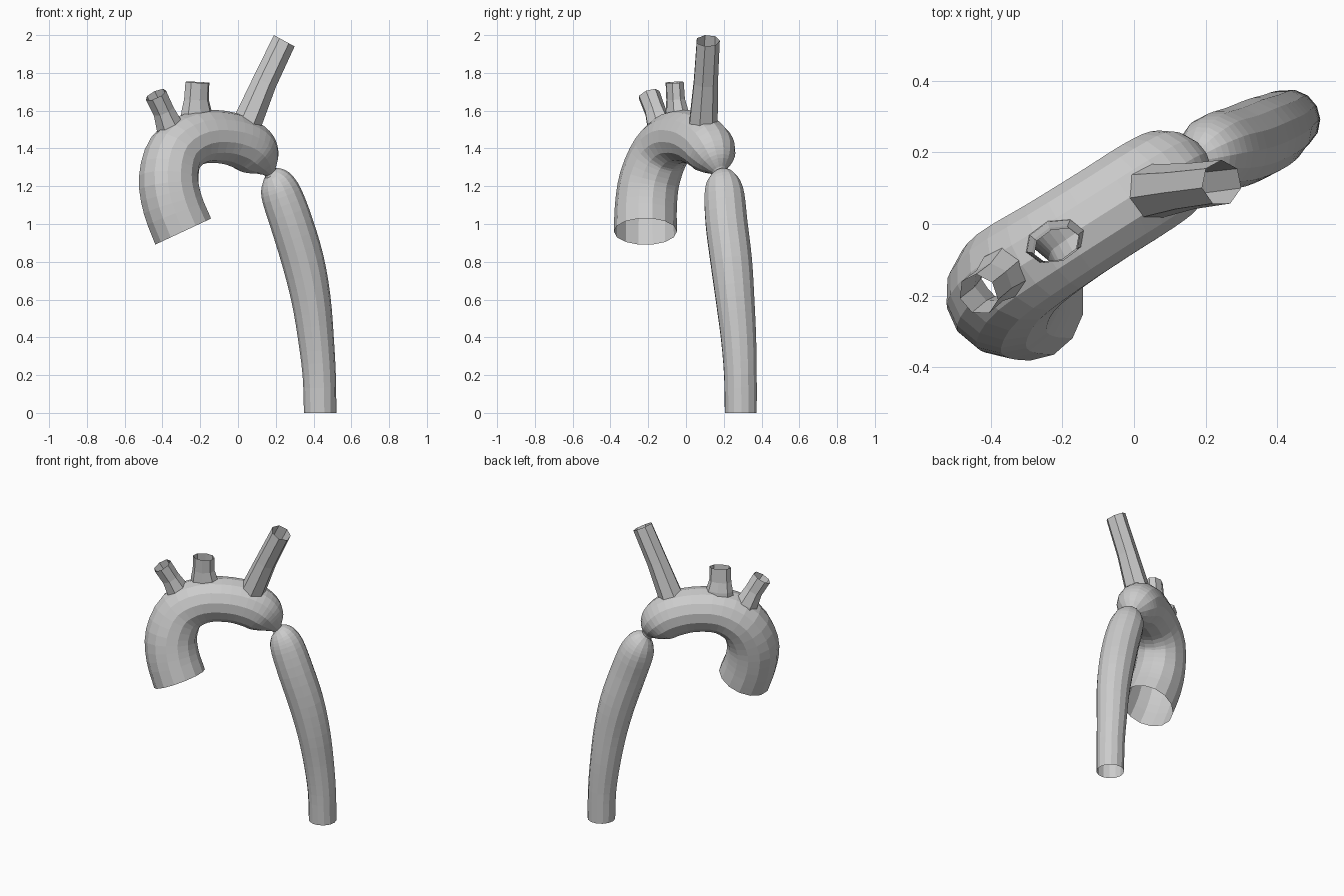
import bpy, bmesh
from math import sin, cos, pi
from mathutils import Vector

if "Cube" in bpy.data.objects:
    bpy.data.objects.remove(bpy.data.objects["Cube"])


def spline(pts, n):
    """Catmull-Rom resample of (x, y, z, radius) points."""
    p = [Vector(q) for q in pts]
    p = [2 * p[0] - p[1]] + p + [2 * p[-1] - p[-2]]
    out = []
    for a, b, c, d in zip(p, p[1:], p[2:], p[3:]):
        for k in range(n):
            t = k / n
            out.append(0.5 * (2 * b + (c - a) * t + (2 * a - 5 * b + 4 * c - d) * t * t
                              + (3 * b - a - 3 * c + d) * t ** 3))
    return out + [p[-2]]


def tube(name, pts, sides, n=1, start=None, end=None, side=(0, 1, 0), squash=1.0):
    """Closed tube swept along a path with varying radius."""
    path = spline(pts, n)
    bm = bmesh.new()
    rings, u = [], Vector(side)
    for i, q in enumerate(path):
        t = (path[min(i + 1, len(path) - 1)] - path[max(i - 1, 0)]).xyz
        if i == 0 and start:
            t = Vector(start)
        if i == len(path) - 1 and end:
            t = Vector(end)
        t.normalize()
        u = (u - t * u.dot(t)).normalized()
        v = t.cross(u)
        rings.append([bm.verts.new(q.xyz + q.w * (u * cos(a) + v * sin(a) * squash))
                      for a in (2 * pi * k / sides for k in range(sides))])
    for r, s in zip(rings, rings[1:]):
        for k in range(sides):
            j = (k + 1) % sides
            bm.faces.new((r[k], r[j], s[j], s[k]))
    bm.faces.new(rings[0][::-1])
    bm.faces.new(rings[-1])
    bmesh.ops.recalc_face_normals(bm, faces=bm.faces)
    me = bpy.data.meshes.new(name)
    bm.to_mesh(me)
    bm.free()
    ob = bpy.data.objects.new(name, me)
    bpy.context.collection.objects.link(ob)
    return ob


# Main vessel: ascending part, arch, pinched neck, descending part
main = [(-.29, -.215, .96, .167), (-.345, -.212, 1.1, .164), (-.367, -.192, 1.24, .16),
        (-.33, -.135, 1.38, .152), (-.22, -.06, 1.455, .143), (-.08, .03, 1.46, .14),
        (.03, .10, 1.425, .14), (.095, .14, 1.375, .13), (.135, .16, 1.33, .098),
        (.155, .17, 1.3, .062), (.17, .18, 1.275, .034), (.184, .187, 1.257, .062),
        (.205, .195, 1.22, .09), (.232, .203, 1.15, .108), (.285, .215, 1.0, .113),
        (.345, .24, .8, .112), (.387, .26, .6, .104), (.412, .278, .4, .095),
        (.43, .288, .2, .088), (.435, .29, 0, .086)]
vessel = tube("main_vessel", main, 14, 3, start=(-.42, 0, .9), end=(0, 0, -1))

# Three branches rising from the arch
branches = [
    tube("first_branch", [(-.335, -.12, 1.43, .08), (-.363, -.138, 1.52, .073),
                          (-.395, -.165, 1.6, .058), (-.435, -.197, 1.685, .06)], 7),
    tube("second_branch", [(-.22, -.045, 1.5, .095), (-.22, -.048, 1.6, .085),
                           (-.22, -.055, 1.66, .07), (-.215, -.06, 1.75, .068)], 8,
         side=(.9, .35, 0), squash=.68),
    tube("third_branch", [(.01, .085, 1.46, .085), (.055, .09, 1.55, .078),
                          (.14, .102, 1.75, .067), (.245, .115, 1.97, .064)], 7,
         end=(.48, 0, .88)),
]
for b in branches:
    m = vessel.modifiers.new("join_" + b.name, 'BOOLEAN')
    m.operation, m.solver, m.object = 'UNION', 'EXACT', b

# Bake the union, then open every tube end
deps = bpy.context.evaluated_depsgraph_get()
joined = bpy.data.meshes.new_from_object(vessel.evaluated_get(deps))
vessel.modifiers.clear()
vessel.data = joined
for b in branches:
    bpy.data.objects.remove(b)
ends = [Vector(p) for p in [(-.29, -.215, .96), (.435, .29, 0), (-.435, -.197, 1.685),
                            (-.215, -.06, 1.75), (.245, .115, 1.97)]]
bm = bmesh.new()
bm.from_mesh(joined)
caps = [f for f in bm.faces
        if any((f.calc_center_median() - e).length < .03 for e in ends)]
bmesh.ops.delete(bm, geom=caps, context='FACES')
bm.to_mesh(joined)
bm.free()
